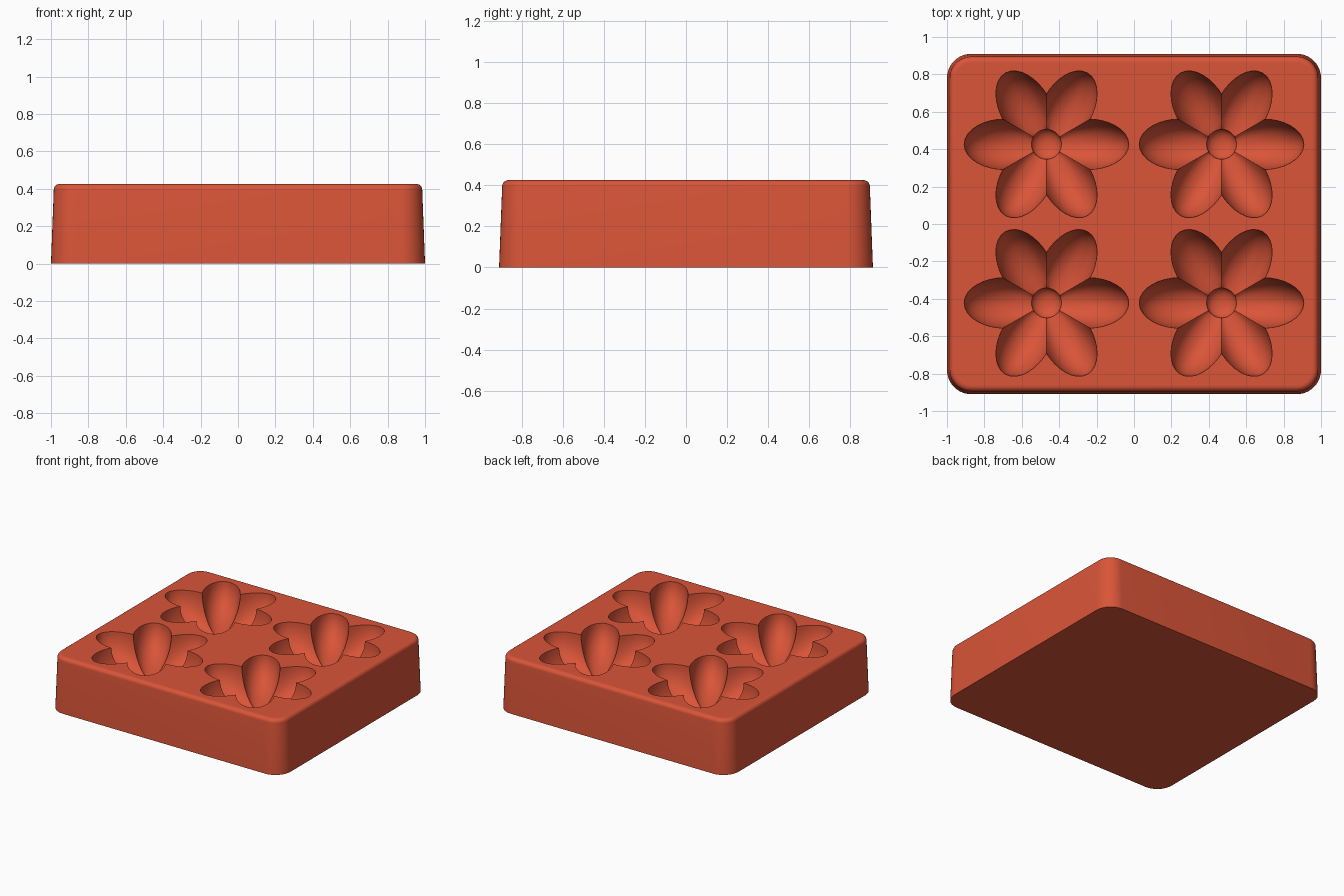
import bpy, bmesh, math

if "Cube" in bpy.data.objects:
    bpy.data.objects.remove(bpy.data.objects["Cube"])

HALF_X, HALF_Y, TOP = 1.0, 0.91, 0.425
CORNER, EDGE, TAPER = 0.13, 0.03, 0.015
PETAL_REACH, PETAL_WIDTH, DEPTH = 0.22, 0.135, 0.25
DIMPLE_RADIUS, DIMPLE_DEPTH = 0.08, 0.05
SECTOR = math.pi / 3
STEPS = 96

terracotta = bpy.data.materials.new("terracotta_silicone")
terracotta.use_nodes = True
colour = (0.70, 0.09, 0.04, 1)
terracotta.diffuse_color = colour
terracotta.node_tree.nodes["Principled BSDF"].inputs["Base Color"].default_value = colour

bm = bmesh.new()


def bridge(rings):
    for a, b in zip(rings, rings[1:]):
        for i in range(len(a)):
            j = (i + 1) % len(a)
            bm.faces.new((a[i], a[j], b[j], b[i]))


def loop_edges(ring):
    return [bm.edges.get((ring[i - 1], ring[i])) for i in range(len(ring))]


def rounded_ring(inset, z, steps=10):
    """Rounded rectangle of vertices, pulled in by inset."""
    ring = []
    for q, (sx, sy) in enumerate([(1, 1), (-1, 1), (-1, -1), (1, -1)]):
        for i in range(steps + 1):
            a = (q + i / steps) * math.pi / 2
            r = CORNER - inset
            ring.append(bm.verts.new((sx * (HALF_X - CORNER) + r * math.cos(a),
                                      sy * (HALF_Y - CORNER) + r * math.sin(a), z)))
    return ring


def polar_ring(cx, cy, z, radius):
    """Closed ring whose radius depends on the angle."""
    ring = []
    for i in range(STEPS):
        a = i / STEPS * math.tau
        r = radius(a)
        ring.append(bm.verts.new((cx + r * math.cos(a), cy + r * math.sin(a), z)))
    return ring


def petal_radius(a, s):
    """Six elliptical petals; lower contours (small s) grow creased tips."""
    phi = abs((a + SECTOR / 2) % SECTOR - SECTOR / 2)
    c, d = math.cos(phi) / PETAL_REACH, math.sin(phi) / PETAL_WIDTH
    outline = 2 * c / (c * c + d * d)
    return s * outline + 0.12 * s * (1 - s) * (1 - 2 * phi / SECTOR)


def flower(cx, cy):
    """Flower recess with a round dimple at its lowest point; returns its rim."""
    rings = []
    for i in range(13):
        t = i / 12 * math.radians(73)
        rings.append(polar_ring(cx, cy, TOP - DEPTH * math.sin(t),
                                lambda a: petal_radius(a, math.cos(t))))
    for i in range(6):
        t = i / 6 * math.pi / 2
        rings.append(polar_ring(cx, cy, TOP - DEPTH - DIMPLE_DEPTH * math.sin(t),
                                lambda a: DIMPLE_RADIUS * math.cos(t)))
    bridge(rings)
    bm.faces.new(rings[-1])
    return loop_edges(rings[0])


# Tapered block with a rounded upper edge
levels = [(0, 0), (TAPER, TOP - EDGE)]
for i in range(1, 7):
    a = i / 6 * math.pi / 2
    levels.append((TAPER + EDGE * (1 - math.cos(a)), TOP - EDGE + EDGE * math.sin(a)))
levels.append((TAPER + EDGE + 0.005, TOP))
block = [rounded_ring(inset, z) for inset, z in levels]
bridge(block)
bm.faces.new(block[0][::-1])

# Four flower recesses, then the flat top around them
top_edges = loop_edges(block[-1])
for cx in (-0.468, 0.468):
    for cy in (-0.422, 0.426):
        top_edges += flower(cx, cy)
bmesh.ops.triangle_fill(bm, edges=top_edges, use_beauty=True, normal=(0, 0, 1))
bmesh.ops.recalc_face_normals(bm, faces=bm.faces[:])

mesh = bpy.data.meshes.new("flower_mould")
bm.to_mesh(mesh)
bm.free()
mesh.materials.append(terracotta)
mould = bpy.data.objects.new("flower_mould", mesh)
bpy.context.collection.objects.link(mould)
bpy.context.view_layer.objects.active = mould
mould.select_set(True)
bpy.ops.object.shade_smooth_by_angle(angle=math.radians(35))
